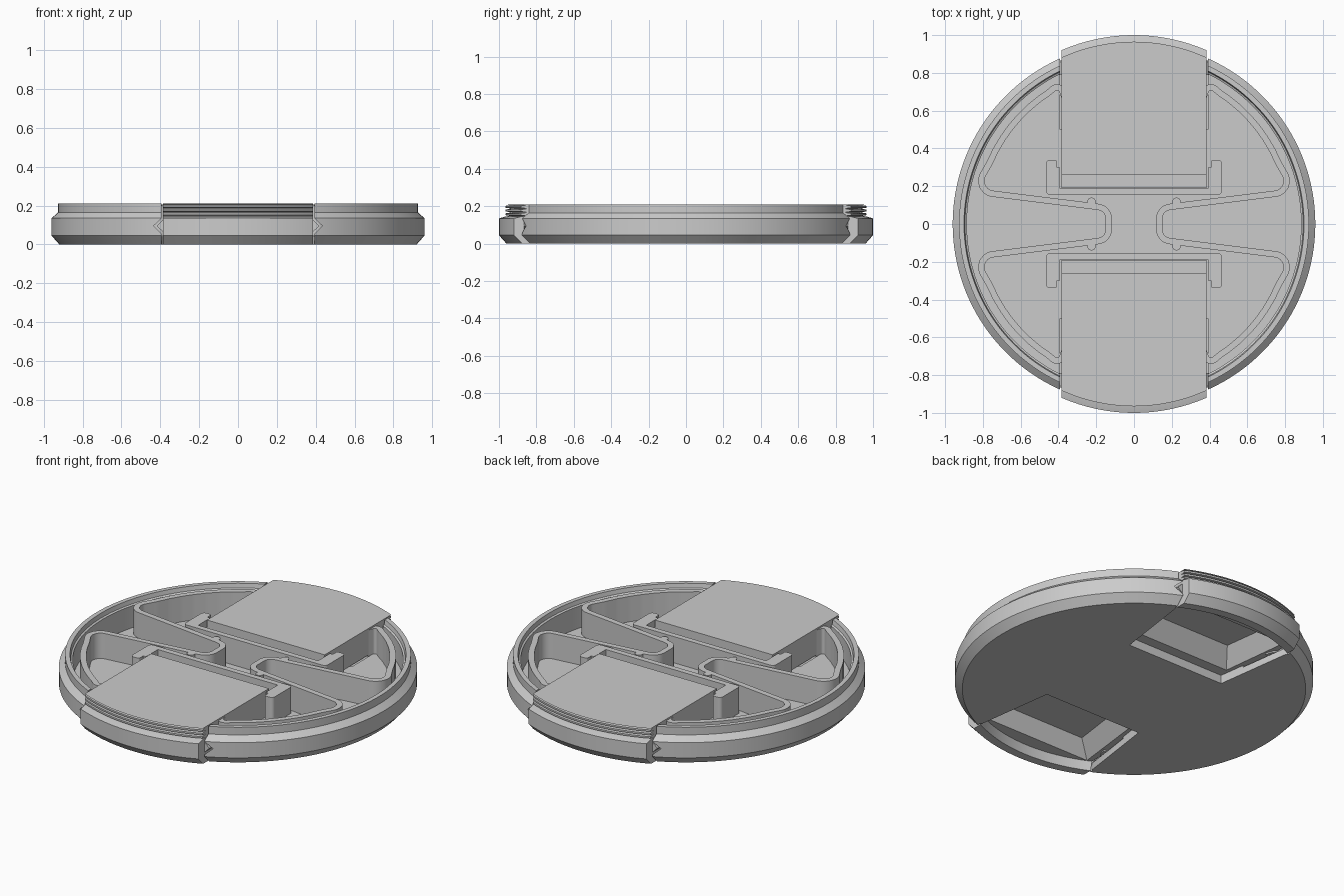
import bpy, bmesh, math
from mathutils import Vector

cube = bpy.data.objects.get("Cube")
if cube:
    bpy.data.objects.remove(cube)

grey = bpy.data.materials.new("grey plastic")
grey.use_nodes = True
COLOUR = (0.6, 0.6, 0.6, 1)
grey.diffuse_color = COLOUR
grey.node_tree.nodes["Principled BSDF"].inputs["Base Color"].default_value = COLOUR


def finish(name, bm):
    bmesh.ops.remove_doubles(bm, verts=bm.verts, dist=1e-5)
    bmesh.ops.recalc_face_normals(bm, faces=bm.faces)
    mesh = bpy.data.meshes.new(name)
    bm.to_mesh(mesh)
    bm.free()
    mesh.materials.append(grey)
    ob = bpy.data.objects.new(name, mesh)
    bpy.context.collection.objects.link(ob)
    return ob


def revolve(name, profile, shift=0.0):
    bm = bmesh.new()
    verts = [bm.verts.new((r, 0, z)) for r, z in profile]
    edges = [bm.edges.new(pair) for pair in zip(verts, verts[1:])]
    bmesh.ops.spin(bm, geom=verts + edges, cent=(0, 0, 0), axis=(0, 0, 1),
                   angle=math.tau, steps=144)
    bmesh.ops.translate(bm, verts=bm.verts, vec=(0, shift, 0))
    return finish(name, bm)


def prism(name, lower, z0, z1, upper=None):
    bm = bmesh.new()
    low = [bm.verts.new((x, y, z0)) for x, y in lower]
    top = [bm.verts.new((x, y, z1)) for x, y in upper or lower]
    bm.faces.new(low)
    bm.faces.new(top)
    for i in range(len(low)):
        j = (i + 1) % len(low)
        bm.faces.new((low[i], low[j], top[j], top[i]))
    return finish(name, bm)


def upright_prism(name, section, y0, y1):
    """Prism of an x-z section, running along y."""
    ob = prism(name, section, y0, y1)
    for v in ob.data.vertices:
        x, z, y = v.co
        v.co = (x, y, z)
    ob.data.flip_normals()
    return ob


def box(name, x0, x1, y0, y1, z0, z1):
    return prism(name, [(x0, y0), (x1, y0), (x1, y1), (x0, y1)], z0, z1)


def activate(ob):
    bpy.ops.object.select_all(action='DESELECT')
    ob.select_set(True)
    bpy.context.view_layer.objects.active = ob


def boolean(ob, tool, operation):
    mod = ob.modifiers.new("cut", 'BOOLEAN')
    mod.object, mod.operation, mod.solver = tool, operation, 'EXACT'
    activate(ob)
    bpy.ops.object.modifier_apply(modifier=mod.name)
    bpy.data.objects.remove(tool)


def smooth(ob, degrees=25):
    activate(ob)
    bpy.ops.object.shade_smooth_by_angle(angle=math.radians(degrees))


def half_turn(ob, name):
    twin = ob.copy()
    twin.name = name
    twin.rotation_euler.z = math.pi
    bpy.context.collection.objects.link(twin)


def symmetric(points):
    return points + [(-x, y) for x, y in reversed(points)]


def rounded(points, radii, steps=10):
    """Path with each inner corner replaced by an arc."""
    out = [Vector(points[0])]
    for a, b, c, r in zip(points, points[1:], points[2:], radii):
        a, b, c = Vector(a), Vector(b), Vector(c)
        u, v = (a - b).normalized(), (c - b).normalized()
        half = u.angle(v) / 2
        centre = b + (u + v).normalized() * r / math.sin(half)
        start, end = b + u * r / math.tan(half) - centre, b + v * r / math.tan(half) - centre
        for i in range(steps + 1):
            out.append(centre + start.lerp(end, i / steps).normalized() * r)
    return out + [Vector(points[-1])]


# Round body: dished disc with a stepped rim
body = revolve("cap_body", [
    (0, 0), (.92, 0), (.96, .045), (.96, .135), (.926, .165), (.926, .21),
    (.9, .21), (.895, .185), (.885, .18), (.885, .05), (0, .05)])

# Rim openings with V grooves, and flared grip slots through the floor
for y0, y1 in ((.5, 1.2), (-1.2, -.5)):
    opening = upright_prism("rim_cutter", symmetric([
        (.393, .04), (.393, .055), (.435, .095), (.393, .135), (.393, .3)]), y0, y1)
    # keep the floor under the tab, cutting only above it and through the rim
    boolean(body, opening, 'DIFFERENCE')
    side = math.copysign(1, y0)
    slot = prism("slot_cutter", [(x, y * side) for x, y in symmetric(
        [(.32, .345), (.383, .8), (.393, .82), (.393, 1.2)])], -.1, .1)
    boolean(body, slot, 'DIFFERENCE')
smooth(body)

# Sliding tab: threaded outer edge, lip, and hollow finger grip underneath
threads = []
for i in range(3):
    z = .148 + i * .02
    threads += [(.9, z), (.925, z + .004), (.925, z + .014), (.9, z + .018)]
tab = revolve("back_tab", [
    (0, .053), (.86, .053), (.87, 0), (.92, 0), (.96, .045), (.96, .135), (.925, .145)]
    + threads + [(.925, .21), (0, .21)], shift=.04)
boolean(tab, box("tab_bounds", -.385, .385, .26, 1.2, -.1, .4), 'INTERSECT')
grip = prism("grip_cutter", symmetric([(.31, .4), (.36, .82)]), .05, .15,
             symmetric([(.25, .48), (.29, .78)]))
boolean(tab, grip, 'DIFFERENCE')
smooth(tab)
half_turn(tab, "front_tab")

# V-shaped guide rails on the tab sides, running in the rim grooves
for sx, label in ((1, "left"), (-1, "right")):
    rail = upright_prism("back_rail_" + label, [
        (sx * .384, .062), (sx * .418, .095), (sx * .384, .128)], .79, .865)
    half_turn(rail, "front_rail_" + label)

# Low foot ledge at the inner end of each tab
foot = box("back_tab_foot", -.385, .385, .19, .262, .053, .12)
half_turn(foot, "front_tab_foot")

# U-shaped stop: a bar with a hook at each end
outline = rounded([(.2, .155), (.465, .155), (.465, .34), (.41, .34),
                   (.41, .3), (.392, .3), (.392, .188), (.2, .188)],
                  [.02, .02, .01, .004, .004, .004], 5)
stop = prism("back_stop", symmetric([tuple(p) for p in outline]), .045, .205)
smooth(stop)
half_turn(stop, "front_stop")

# Spring strips: one bent ribbon on each side
arc = [(.83 * math.cos(a), .83 * math.sin(a))
       for a in (math.radians(58 - 5 * i) for i in range(8))]
upper = [(.368, .67), (.395, .75)] + arc + [(.85, .173), (.2, .092), (.134, .08), (.134, 0)]
path = rounded(upper, [.03] + [.3] * 8 + [.068, .1, .06], 8)
path += [Vector((p.x, -p.y)) for p in reversed(path[:-1])]
bm = bmesh.new()
rows = [[bm.verts.new((p.x, p.y, z)) for p in path] for z in (.045, .2)]
for i in range(len(path) - 1):
    bm.faces.new((rows[0][i], rows[0][i + 1], rows[1][i + 1], rows[1][i]))
spring = finish("left_spring", bm)
thick = spring.modifiers.new("thickness", 'SOLIDIFY')
thick.thickness, thick.offset = .033, 0
activate(spring)
bpy.ops.object.modifier_apply(modifier=thick.name)
smooth(spring, 35)
half_turn(spring, "right_spring")

# Small round stops beside the spring bends
for sy, label in ((1, "back"), (-1, "front")):
    for sx, side in ((1, "left"), (-1, "right")):
        ring = [(sx * .225 + .022 * math.cos(i * math.tau / 16),
                 sy * .118 + .022 * math.sin(i * math.tau / 16)) for i in range(16)]
        smooth(prism(f"{label}_{side}_spring_stop", ring, .045, .2), 35)
